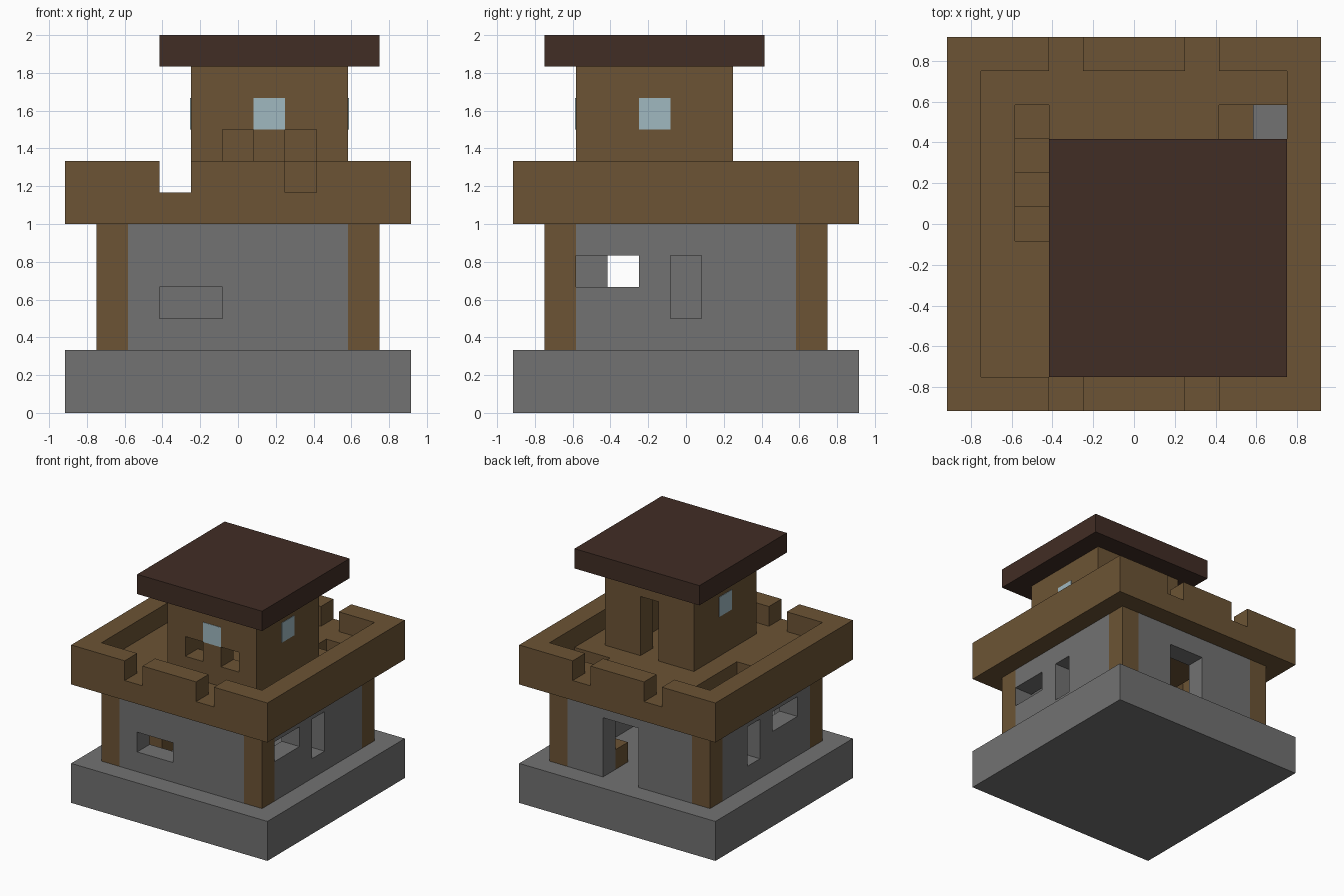
import bpy
import bmesh

U = 1 / 6      # one building block
HALF = 5.5     # half the footprint in blocks

old = bpy.data.objects.get("Cube")
if old:
    bpy.data.objects.remove(old, do_unlink=True)


def material(name, rgb):
    mat = bpy.data.materials.new(name)
    mat.use_nodes = True
    mat.diffuse_color = (*rgb, 1)
    shader = mat.node_tree.nodes["Principled BSDF"]
    shader.inputs["Base Color"].default_value = (*rgb, 1)
    shader.inputs["Roughness"].default_value = 0.9
    return mat


STONE = material("grey stone", (0.168, 0.168, 0.168))
WOOD = material("brown wood", (0.150, 0.088, 0.035))
ROOF = material("dark roof wood", (0.053, 0.026, 0.018))
GLASS = material("pale blue glass", (0.350, 0.480, 0.530))


def box(name, lo, hi, mat=None):
    """Box between two corners given in blocks, counted from the front right corner."""
    bm = bmesh.new()
    bmesh.ops.create_cube(bm, size=1)
    for v in bm.verts:
        p = [hi[k] if v.co[k] > 0 else lo[k] for k in range(3)]
        v.co = ((p[0] - HALF) * U, (p[1] - HALF) * U, p[2] * U)
    mesh = bpy.data.meshes.new(name)
    bm.to_mesh(mesh)
    bm.free()
    if mat:
        mesh.materials.append(mat)
    obj = bpy.data.objects.new(name, mesh)
    bpy.context.collection.objects.link(obj)
    return obj


def carve(obj, holes):
    """Cut box-shaped openings out of a part."""
    for lo, hi in holes:
        cutter = box("cutter", lo, hi)
        cutter.hide_render = True
        mod = obj.modifiers.new("opening", "BOOLEAN")
        mod.operation = "DIFFERENCE"
        mod.solver = "EXACT"
        mod.object = cutter
        bpy.context.view_layer.objects.active = obj
        bpy.ops.object.modifier_apply(modifier=mod.name)
        bpy.data.objects.remove(cutter, do_unlink=True)


# Stone base
box("base", (0, 0, 0), (11, 11, 2), STONE)

# Lower storey: corner posts and four stone walls with openings
for x in (1, 9):
    for y in (1, 9):
        box("corner_post", (x, y, 2), (x + 1, y + 1, 6), WOOD)

front_wall = box("front_wall", (2, 1, 2), (9, 2, 6), STONE)
carve(front_wall, [((3, 0.5, 3), (5, 2.5, 4))])

back_wall = box("back_wall", (2, 9, 2), (9, 10, 6), STONE)
carve(back_wall, [((5, 8.5, 1.5), (7, 10.5, 5))])

left_wall = box("left_wall", (9, 2, 2), (10, 9, 6), STONE)
carve(left_wall, [((8.5, 2.001, 4), (10.5, 4, 5)),
                  ((8.5, 5, 3), (10.5, 6, 5))])

right_wall = box("right_wall", (1, 2, 2), (2, 9, 6), STONE)
carve(right_wall, [((0.5, 3, 4), (2.5, 5, 5)),
                   ((0.5, 6, 3), (2.5, 7, 5))])

# Inner stairs
box("stair_landing", (2, 3, 2), (3, 5, 3), WOOD)
for n in range(4):
    box("right_stair", (2, 5 + n, 2), (3, 6 + n, 3 + n), WOOD)
for n in range(2):
    box("left_stair", (7 + n, 8, 2), (8 + n, 9, 3 + n), WOOD)

# Deck with two stairwells
deck = box("deck", (0, 0, 6), (11, 11, 7), WOOD)
carve(deck, [((2, 5, 5.5), (3, 9, 7.5)), ((8, 8, 5.5), (10, 9, 7.5))])

# Parapet, notched at front and back
for x in (0, 10):
    box("side_parapet", (x, 0, 7), (x + 1, 11, 8), WOOD)
for y in (0, 10):
    for start, end in ((1, 3), (4, 7), (8, 10)):
        box("merlon", (start, y, 7), (end, y + 1, 8), WOOD)

# Upper room: hollow, with a back door and two front openings
tower = box("tower", (4, 2, 7), (9, 7, 11), WOOD)
carve(tower, [((5, 3, 6.5), (8, 6, 11.5)),
              ((6, 5.5, 6.5), (7, 7.5, 10)),
              ((5, 1.5, 8), (6, 3.5, 9)),
              ((7, 1.5, 8), (8, 3.5, 9))])

# Thin window panes
T = 0.02
box("front_window", (6, 2 - T, 9), (7, 2, 10), GLASS)
box("left_window", (9, 4, 9), (9 + T, 5, 10), GLASS)
box("right_window", (4 - T, 4, 9), (4, 5, 10), GLASS)

# Flat roof
box("roof", (3, 1, 11), (10, 8, 12), ROOF)
